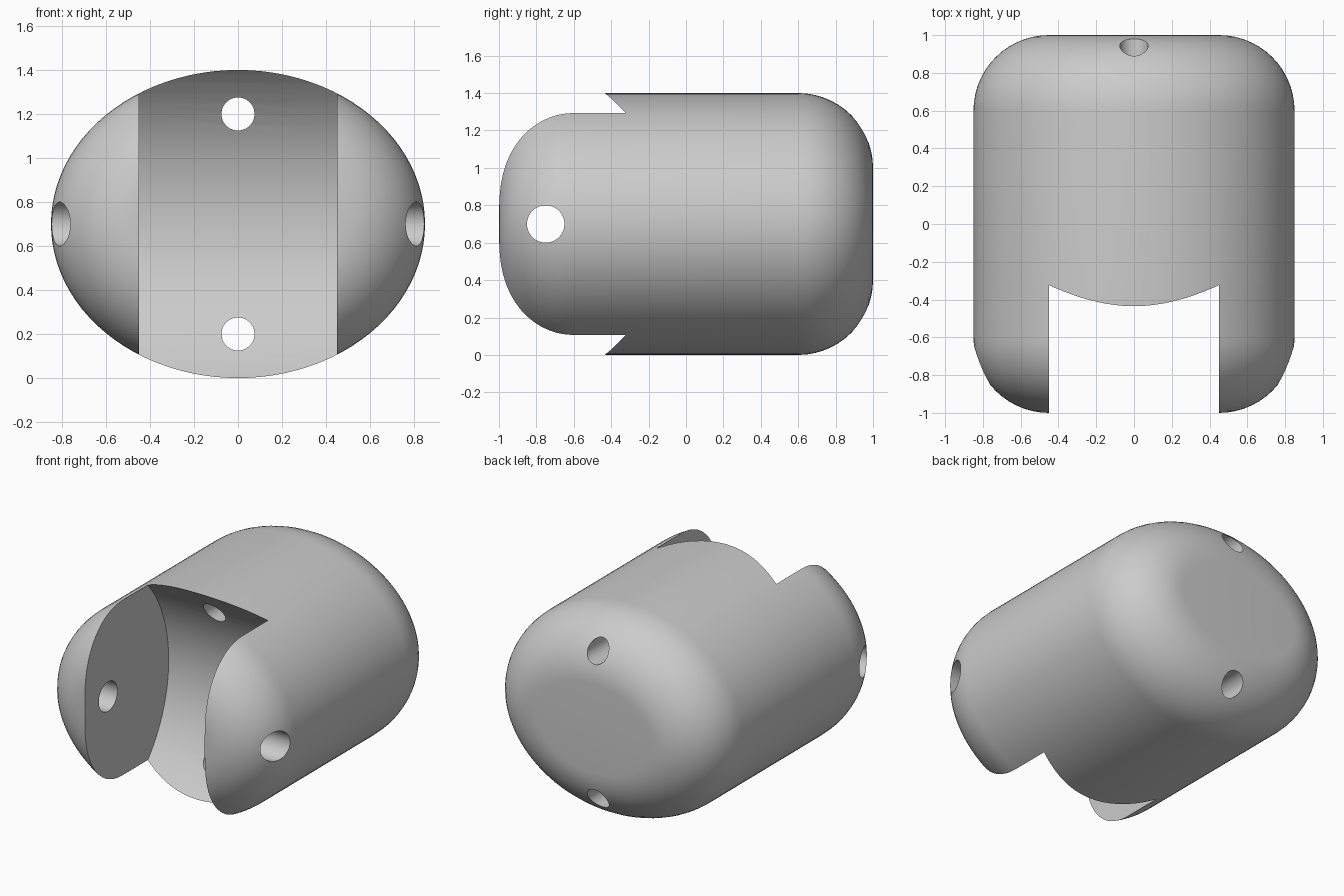
import bpy, bmesh, math
from mathutils import Matrix, Vector

if "Cube" in bpy.data.objects:
    bpy.data.objects.remove(bpy.data.objects["Cube"])

A, B, MID = 0.85, 0.70, 0.70      # ellipse half width, half height, centre height
FILLET, SEG, STEPS = 0.40, 96, 14

grey = bpy.data.materials.new("grey")
grey.diffuse_color = (0.6, 0.6, 0.6, 1)
grey.use_nodes = True
grey.node_tree.nodes["Principled BSDF"].inputs["Base Color"].default_value = grey.diffuse_color


def make_object(name, bm):
    bmesh.ops.recalc_face_normals(bm, faces=bm.faces)
    mesh = bpy.data.meshes.new(name)
    bm.to_mesh(mesh)
    bm.free()
    mesh.materials.append(grey)
    obj = bpy.data.objects.new(name, mesh)
    bpy.context.collection.objects.link(obj)
    return obj


def cylinder(name, axis, radius, length, centre, segments):
    bm = bmesh.new()
    turn = Vector((0, 0, 1)).rotation_difference(Vector(axis)).to_matrix().to_4x4()
    bmesh.ops.create_cone(bm, cap_ends=True, segments=segments, radius1=radius,
                          radius2=radius, depth=length,
                          matrix=Matrix.Translation(centre) @ turn)
    return make_object(name, bm)


def ring(bm, y, inset):
    # ellipse moved inwards along its normal
    verts = []
    for i in range(SEG):
        t = 2 * math.pi * i / SEG
        n = Vector((math.cos(t) / A, math.sin(t) / B)).normalized()
        verts.append(bm.verts.new((A * math.cos(t) - n.x * inset, y,
                                   MID + B * math.sin(t) - n.y * inset)))
    return verts


# elliptical body with filleted ends
bm = bmesh.new()
back = []
for k in range(STEPS + 1):
    a = math.pi / 2 * k / STEPS
    back.append((1 - FILLET + FILLET * math.sin(a), FILLET * (1 - math.cos(a))))
stations = [(-y, e) for y, e in reversed(back)] + back
rings = [ring(bm, y, e) for y, e in stations]
for r, s in zip(rings, rings[1:]):
    for i in range(SEG):
        j = (i + 1) % SEG
        bm.faces.new((r[i], r[j], s[j], s[i]))
bm.faces.new(rings[0])
bm.faces.new(rings[-1])
body = make_object("clevis_body", bm)

# slot with a round floor, cross pin hole, and two long holes
cutters = [
    cylinder("slot_cutter", (1, 0, 0), 0.90, 0.90, (0, -1, MID), 96),
    cylinder("pin_hole_cutter", (1, 0, 0), 0.10, 2.4, (0, -0.75, MID), 48),
    cylinder("upper_hole_cutter", (0, 1, 0), 0.075, 2.6, (0, 0, MID + 0.5), 48),
    cylinder("lower_hole_cutter", (0, 1, 0), 0.075, 2.6, (0, 0, MID - 0.5), 48),
]
for c in cutters:
    c.hide_render = True
    mod = body.modifiers.new(c.name, 'BOOLEAN')
    mod.operation, mod.solver, mod.object = 'DIFFERENCE', 'EXACT', c

# bake the cuts and drop the cutters
final = bpy.data.meshes.new_from_object(
    body.evaluated_get(bpy.context.evaluated_depsgraph_get()))
body.modifiers.clear()
body.data = final
for c in cutters:
    bpy.data.objects.remove(c)

bpy.context.view_layer.objects.active = body
body.select_set(True)
bpy.ops.object.shade_smooth_by_angle(angle=math.radians(30))
